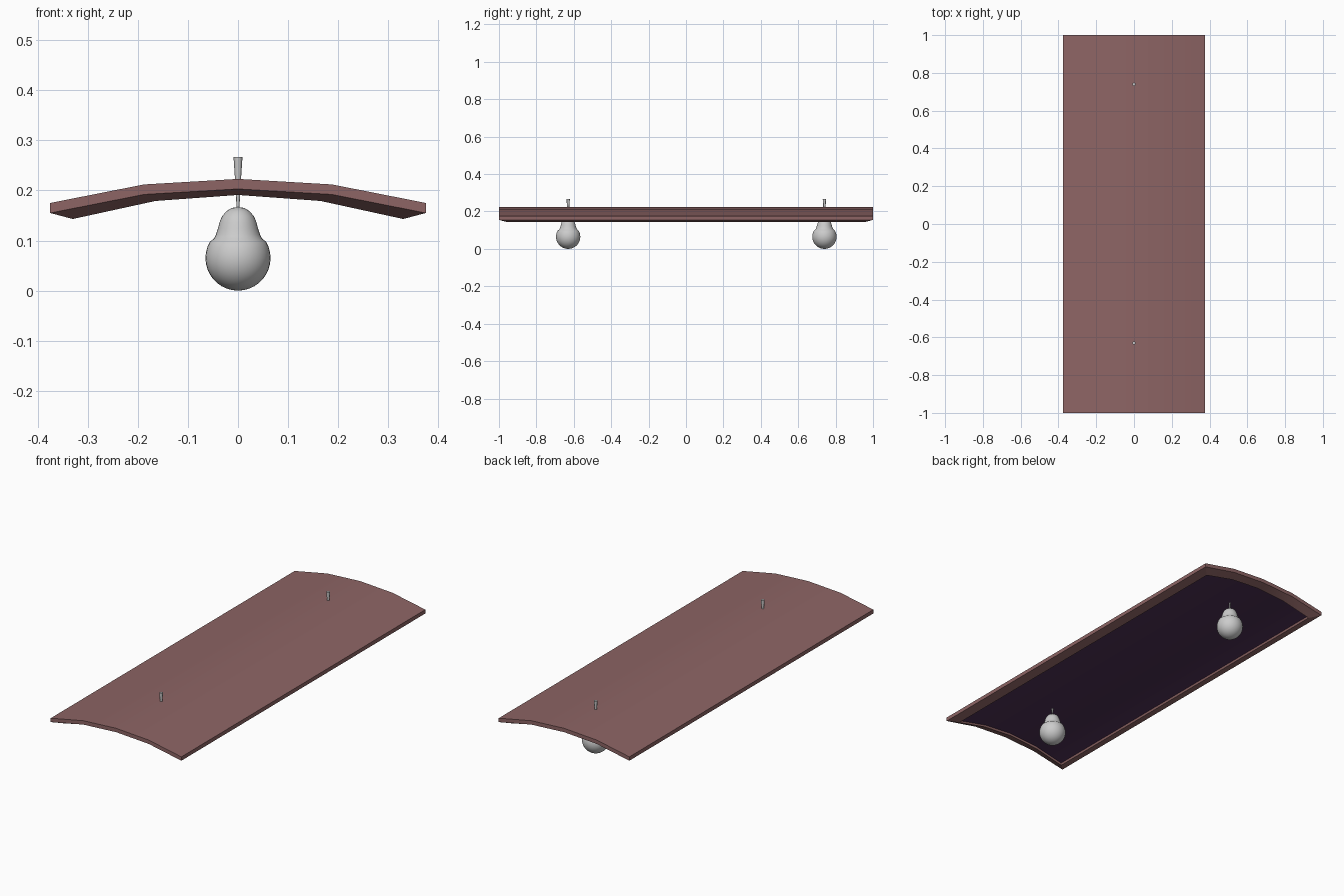
import bpy, bmesh, math

if "Cube" in bpy.data.objects:
    bpy.data.objects.remove(bpy.data.objects["Cube"])

def make_object(name, verts, faces, color=None):
    me = bpy.data.meshes.new(name)
    me.from_pydata(verts, [], faces)
    bm = bmesh.new()
    bm.from_mesh(me)
    bmesh.ops.remove_doubles(bm, verts=bm.verts, dist=1e-5)
    bmesh.ops.recalc_face_normals(bm, faces=bm.faces)
    bm.to_mesh(me)
    bm.free()
    ob = bpy.data.objects.new(name, me)
    bpy.context.collection.objects.link(ob)
    if color:
        mat = bpy.data.materials.new(name + "_colour")
        mat.diffuse_color = (*color, 1)
        mat.use_nodes = True
        mat.node_tree.nodes["Principled BSDF"].inputs["Base Color"].default_value = mat.diffuse_color
        me.materials.append(mat)
    return ob

def smooth(ob, angle):
    bpy.ops.object.select_all(action='DESELECT')
    ob.select_set(True)
    bpy.context.view_layer.objects.active = ob
    bpy.ops.object.shade_smooth_by_angle(angle=math.radians(angle))

# arched cross-section of the canopy: left edge to right edge
ARCH_X = [-0.375, -0.1875, 0, 0.1875, 0.375]
TOP_Z = [0.175, 0.212, 0.223, 0.212, 0.175]
RIM_Z = [0.155, 0.192, 0.203, 0.192, 0.155]
LIP_Z = [0.143, 0.179, 0.191, 0.179, 0.143]
LINING_Z = [0.153, 0.189, 0.201, 0.189, 0.153]

def loop(zs, sx, ly):
    front = [(x * sx, -ly, z) for x, z in zip(ARCH_X, zs)]
    back = [(x, ly, z) for x, y, z in reversed(front)]
    return front + back

def cap(start):
    return [(start + i, start + i + 1, start + 8 - i, start + 9 - i) for i in range(4)]

def bridge(a, b):
    return [(a + i, a + (i + 1) % 10, b + (i + 1) % 10, b + i) for i in range(10)]

# canopy shell: top, outer wall, sloped lip and inner wall
verts = (loop(TOP_Z, 1, 1) + loop(RIM_Z, 1, 1) + loop(LIP_Z, 0.88, 0.955)
         + loop(LINING_Z, 0.87, 0.952))
faces = cap(0) + bridge(0, 10) + bridge(10, 20) + bridge(20, 30)
smooth(make_object("canopy", verts, faces, (0.27, 0.13, 0.13)), 30)

# dark lining under the canopy
smooth(make_object("canopy_lining", loop(LINING_Z, 0.87, 0.952), cap(0),
                   (0.075, 0.03, 0.09)), 30)

def lathe(name, profile, y, sides):
    verts = [(r * math.cos(2 * math.pi * k / sides),
              y + r * math.sin(2 * math.pi * k / sides), z)
             for r, z in profile for k in range(sides)]
    faces = [(j * sides + k, j * sides + (k + 1) % sides,
              (j + 1) * sides + (k + 1) % sides, (j + 1) * sides + k)
             for j in range(len(profile) - 1) for k in range(sides)]
    return make_object(name, verts, faces)

# hanging pear-shaped bulbs: round bottom, then a domed neck
R = 0.065
bulb = [(R * math.sin(math.radians(a)), R - R * math.cos(math.radians(a)))
        for a in range(0, 121, 10)]
bulb += [(0.048, 0.104), (0.044, 0.112), (0.040, 0.124), (0.037, 0.136),
         (0.032, 0.148), (0.024, 0.158), (0.013, 0.165), (0, 0.167)]
stem = [(0, 0.16), (0.0025, 0.16), (0.0055, 0.215), (0.009, 0.267), (0, 0.267)]
for tag, y in (("front", -0.63), ("back", 0.74)):
    smooth(lathe(tag + "_bulb", bulb, y, 32), 60)
    smooth(lathe(tag + "_stem", stem, y, 8), 50)
